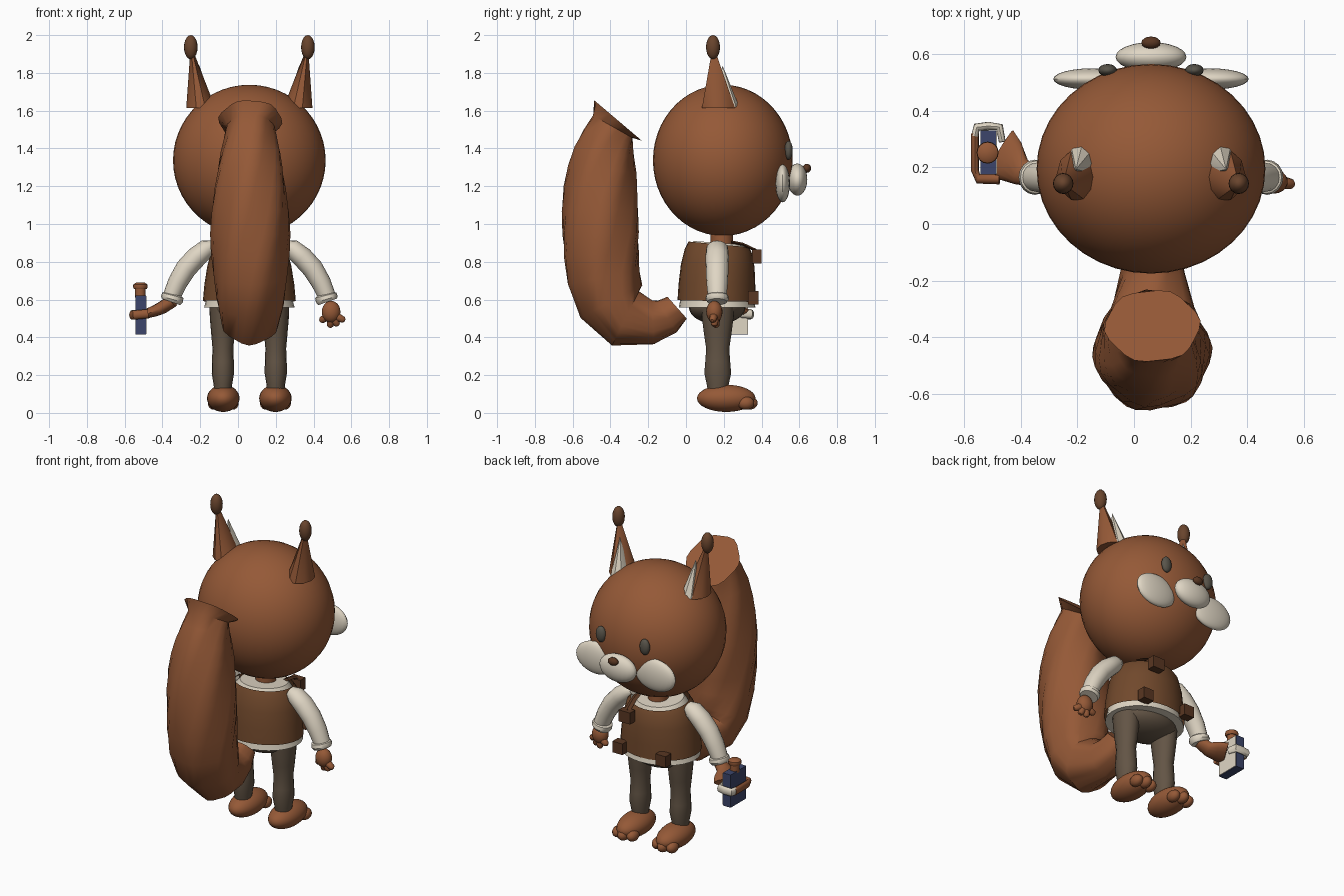
import bpy, bmesh, math
from mathutils import Vector, Matrix

CX = 0.06  # body symmetry plane


def material(name, rgb):
    m = bpy.data.materials.new(name)
    m.diffuse_color = (*rgb, 1)
    return m


FUR = material("russet fur", (0.30, 0.100, 0.038))
CREAM = material("cream", (0.74, 0.67, 0.55))
VEST = material("vest brown", (0.165, 0.066, 0.025))
PANTS = material("trouser grey", (0.125, 0.090, 0.060))
BLUE = material("bottle blue", (0.045, 0.060, 0.145))
DARK = material("dark brown", (0.10, 0.038, 0.016))
TIP = material("ear tip brown", (0.14, 0.058, 0.026))
EYE = material("eye grey", (0.10, 0.09, 0.07))


def finish(name, bm, mat, angle=40):
    bmesh.ops.recalc_face_normals(bm, faces=bm.faces)
    me = bpy.data.meshes.new(name)
    bm.to_mesh(me)
    bm.free()
    me.materials.append(mat)
    ob = bpy.data.objects.new(name, me)
    bpy.context.collection.objects.link(ob)
    if angle:
        bpy.ops.object.select_all(action='DESELECT')
        bpy.context.view_layer.objects.active = ob
        ob.select_set(True)
        bpy.ops.object.shade_smooth_by_angle(angle=math.radians(angle))
    return ob


def ellipsoid(name, loc, radii, mat, rot_z=0, seg=24):
    bm = bmesh.new()
    mtx = Matrix.Translation(loc) @ Matrix.Rotation(rot_z, 4, 'Z') @ Matrix.Diagonal((*radii, 1))
    bmesh.ops.create_uvsphere(bm, u_segments=seg, v_segments=seg * 2 // 3, radius=1, matrix=mtx)
    return finish(name, bm, mat)


def box(name, loc, size, mat):
    bm = bmesh.new()
    bmesh.ops.create_cube(bm, size=1, matrix=Matrix.Translation(loc) @ Matrix.Diagonal((*size, 1)))
    return finish(name, bm, mat, 0)


def sweep(name, rings, mat, side=(1, 0, 0), n=16, flute=0, twist=0, caps=True, angle=40):
    """rings: (point, radius along side axis, radius across it)"""
    bm = bmesh.new()
    pts = [Vector(r[0]) for r in rings]
    side = Vector(side)
    loops = []
    for i, (_, ra, rb) in enumerate(rings):
        t = pts[min(i + 1, len(pts) - 1)] - pts[max(i - 1, 0)]
        s = (side - t * side.dot(t) / t.length_squared).normalized()
        u = t.normalized().cross(s)
        loop = []
        for k in range(n):
            a = math.tau * k / n + twist * i
            f = 1 + flute * math.cos(6 * (math.tau * k / n))
            loop.append(bm.verts.new(pts[i] + s * ra * f * math.cos(a) + u * rb * f * math.sin(a)))
        loops.append(loop)
    for p, q in zip(loops, loops[1:]):
        for k in range(n):
            bm.faces.new((p[k], p[(k + 1) % n], q[(k + 1) % n], q[k]))
    if caps:
        bm.faces.new(loops[0])
        bm.faces.new(loops[-1])
    return finish(name, bm, mat, angle)


def cone(name, base, tip, r, mat, n=10):
    base, tip = Vector(base), Vector(tip)
    bm = bmesh.new()
    ring = [bm.verts.new(base + Vector((r[0] * math.cos(math.tau * k / n), r[1] * math.sin(math.tau * k / n), 0)))
            for k in range(n)]
    top = bm.verts.new(tip)
    bm.faces.new(ring)
    for k in range(n):
        bm.faces.new((ring[k], ring[(k + 1) % n], top))
    return finish(name, bm, mat)


# Head and face
ellipsoid("head", (CX, 0.195, 1.337), (0.404, 0.37, 0.40), FUR, seg=40)
ellipsoid("muzzle", (CX, 0.59, 1.235), (0.125, 0.052, 0.085), CREAM)
ellipsoid("nose", (CX, 0.64, 1.295), (0.034, 0.022, 0.024), DARK, seg=16)

for s, tag in ((-1, "left"), (1, "right")):
    X = lambda d: CX + s * d
    ellipsoid("cheek_" + tag, (X(0.205), 0.512, 1.215), (0.14, 0.038, 0.10), CREAM)
    ellipsoid("eye_" + tag, (X(0.153), 0.543, 1.39), (0.033, 0.022, 0.05), EYE, seg=16)
    # Ears
    cone("ear_" + tag, (X(0.257), 0.172, 1.615), (X(0.31), 0.143, 1.95), (0.077, 0.092), FUR)
    cone("inner_ear_" + tag, (X(0.243), 0.222, 1.62), (X(0.265), 0.193, 1.84), (0.052, 0.06), CREAM, 8)
    ellipsoid("ear_tuft_" + tag, (X(0.31), 0.143, 1.936), (0.036, 0.037, 0.064), TIP, seg=16)
    # Sleeve and rolled cuff
    sweep("sleeve_" + tag, [((X(0.19), 0.165, 0.885), 0.035, 0.03), ((X(0.225), 0.165, 0.87), 0.058, 0.05),
                            ((X(0.28), 0.165, 0.825), 0.062, 0.056), ((X(0.335), 0.165, 0.765), 0.06, 0.056),
                            ((X(0.38), 0.165, 0.69), 0.057, 0.052), ((X(0.41), 0.165, 0.62), 0.05, 0.047)],
          CREAM, (0, 1, 0))
    sweep("cuff_" + tag, [((X(0.403), 0.165, 0.63), 0.045, 0.045), ((X(0.405), 0.165, 0.622), 0.058, 0.058),
                          ((X(0.41), 0.165, 0.602), 0.062, 0.06), ((X(0.415), 0.165, 0.588), 0.052, 0.052)],
          CREAM, (0, 1, 0))
    # Leg
    leg = [(0.58, 0.072, 0.088), (0.5, 0.069, 0.083), (0.42, 0.062, 0.073), (0.34, 0.055, 0.061),
           (0.27, 0.058, 0.066), (0.21, 0.059, 0.071), (0.15, 0.049, 0.058), (0.10, 0.045, 0.05)]
    sweep("trouser_leg_" + tag, [((X(0.14), 0.168, z), a, b) for z, a, b in leg], PANTS)
    # Foot with three toes
    ellipsoid("foot_" + tag, (X(0.138), 0.213, 0.077), (0.086, 0.155, 0.072), FUR)
    for j in (-1, 0, 1):
        ellipsoid(f"toe_{tag}_{j + 2}", (X(0.138) + j * 0.05, 0.335 - 0.018 * abs(j), 0.052),
                  (0.033, 0.045, 0.035), FUR, seg=14)
    # Lower vest pocket
    box("pocket_" + tag, (X(0.15), 0.355, 0.61), (0.07, 0.055, 0.07), DARK)

# Torso
sweep("neck", [((CX, 0.19, 0.82), 0.06, 0.06), ((CX, 0.19, 1.0), 0.06, 0.06)], FUR)
shirt = [(0.557, 0.165, 0.24, 0.203), (0.60, 0.165, 0.228, 0.195), (0.75, 0.168, 0.205, 0.183),
         (0.86, 0.172, 0.175, 0.155), (0.90, 0.175, 0.14, 0.135), (0.895, 0.18, 0.08, 0.08)]
sweep("shirt", [((CX, y, z), a, b) for z, y, a, b in shirt[:-1]], CREAM, n=28)
vest = [(0.592, 0.162, 0.246, 0.207), (0.68, 0.164, 0.238, 0.203), (0.78, 0.168, 0.222, 0.195),
        (0.86, 0.17, 0.20, 0.177), (0.892, 0.173, 0.172, 0.16)]
sweep("vest", [((CX, y, z), a, b) for z, y, a, b in vest], VEST, n=28, caps=False)
ellipsoid("hips", (CX, 0.165, 0.56), (0.20, 0.15, 0.09), PANTS)
# Pouch hung on a short strap
box("chest_pouch", (0.15, 0.375, 0.828), (0.08, 0.05, 0.072), DARK)
sweep("pouch_strap", [((0.17, 0.24, 0.905), 0.02, 0.008), ((0.16, 0.30, 0.893), 0.02, 0.008),
                      ((0.15, 0.37, 0.86), 0.02, 0.008)], DARK, n=4)

# Open right hand
ellipsoid("palm_right", (0.493, 0.15, 0.535), (0.05, 0.043, 0.058), FUR, seg=18)
fingers = [(0.437, 0.165, 0.487), (0.487, 0.16, 0.455), (0.527, 0.15, 0.463), (0.562, 0.14, 0.49)]
for i, f in enumerate(fingers):
    tip, root = Vector(f), Vector((0.495, 0.152, 0.525))
    sweep(f"finger_right_{i + 1}", [(root, 0.022, 0.022), (root.lerp(tip, 0.6), 0.021, 0.021),
                                    (root.lerp(tip, 0.92), 0.018, 0.018), (root.lerp(tip, 1.05), 0.008, 0.008)],
          FUR, (0, 1, 0), n=10)

# Left hand gripping the bottle
sweep("palm_left", [((-0.345, 0.165, 0.595), 0.036, 0.035), ((-0.40, 0.185, 0.558), 0.05, 0.034),
                    ((-0.44, 0.222, 0.54), 0.078, 0.03), ((-0.478, 0.247, 0.528), 0.10, 0.025)],
      FUR, (0, 1, 0))
sweep("fingers_left", [((-0.475, 0.16, 0.525), 0.024, 0.02), ((-0.55, 0.16, 0.518), 0.024, 0.018),
                       ((-0.562, 0.19, 0.518), 0.024, 0.014), ((-0.562, 0.32, 0.518), 0.024, 0.014)],
      FUR, (0, 0, 1), n=12)
sweep("finger_pads_left", [((-0.562, 0.31, 0.52), 0.024, 0.013), ((-0.555, 0.342, 0.52), 0.025, 0.015),
                           ((-0.515, 0.346, 0.522), 0.025, 0.015), ((-0.475, 0.342, 0.524), 0.025, 0.015),
                           ((-0.465, 0.29, 0.526), 0.022, 0.012)],
      CREAM, (0, 0, 1), n=12)

# Bottle
box("bottle", (-0.515, 0.252, 0.518), (0.054, 0.155, 0.206), BLUE)
box("bottle_label", (-0.487, 0.252, 0.518), (0.006, 0.15, 0.20), CREAM)
sweep("bottle_neck", [((-0.517, 0.252, 0.61), 0.028, 0.028), ((-0.517, 0.252, 0.66), 0.028, 0.028)], FUR)
sweep("bottle_cork", [((-0.517, 0.252, 0.655), 0.033, 0.033), ((-0.517, 0.252, 0.665), 0.039, 0.039),
                      ((-0.517, 0.252, 0.68), 0.037, 0.037), ((-0.517, 0.252, 0.69), 0.022, 0.022)], FUR)

# Bushy tail: twisted fluted sweep ending in a flared flat tip
tail = [(-0.047, 0.557, 0.080), (-0.10, 0.51, 0.098), (-0.175, 0.48, 0.115), (-0.32, 0.50, 0.155),
        (-0.395, 0.59, 0.18), (-0.436, 0.72, 0.193), (-0.448, 0.84, 0.202), (-0.452, 0.95, 0.206),
        (-0.456, 1.07, 0.202), (-0.453, 1.19, 0.190), (-0.443, 1.29, 0.176), (-0.432, 1.38, 0.158),
        (-0.41, 1.46, 0.137), (-0.388, 1.515, 0.124), (-0.36, 1.548, 0.166)]
sweep("tail", [((CX + 0.005, y, z), r, r) for y, z, r in tail], FUR, n=24, flute=0.035, twist=0.16, angle=35)
